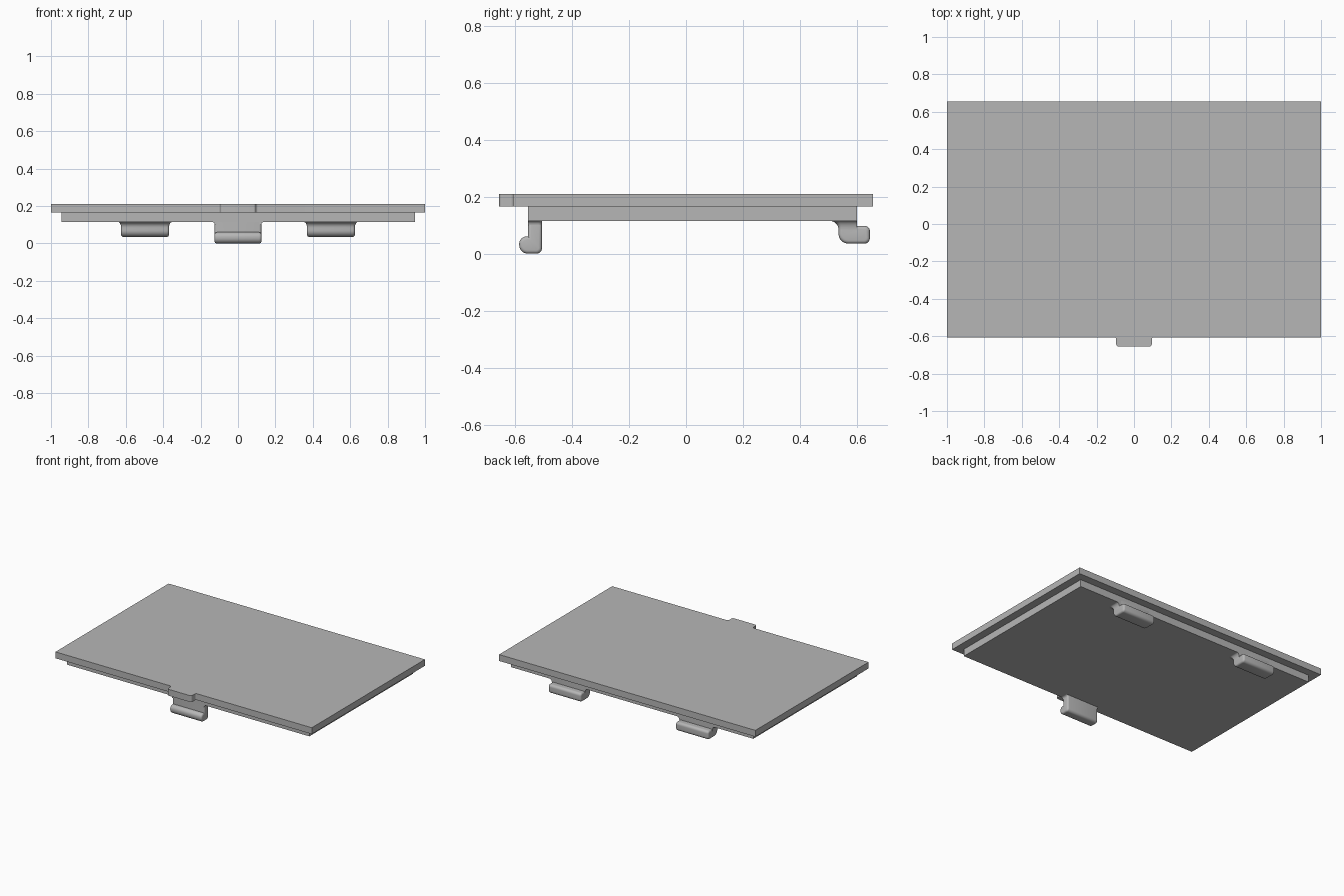
import bpy, bmesh, math
from mathutils import Vector

cube = bpy.data.objects.get("Cube")
if cube:
    bpy.data.objects.remove(cube, do_unlink=True)

GREY = (0.47, 0.47, 0.47, 1.0)
grey = bpy.data.materials.new("plain grey")
grey.use_nodes = True
grey.diffuse_color = GREY
grey.node_tree.nodes["Principled BSDF"].inputs["Base Color"].default_value = GREY


def round_poly(corners, steps=8):
    """Outline from (a, b, radius) corners; a zero radius stays sharp."""
    out, n = [], len(corners)
    for i, (a, b, r) in enumerate(corners):
        p = Vector((a, b))
        if r == 0:
            out.append(p)
            continue
        u = (Vector(corners[i - 1][:2]) - p).normalized()
        v = (Vector(corners[(i + 1) % n][:2]) - p).normalized()
        centre = p + (u + v) * r            # all corners are square
        for k in range(steps + 1):
            t = k / steps * math.pi / 2
            out.append(centre - v * r * math.cos(t) - u * r * math.sin(t))
    return out


def loft(name, rings, bevel=0):
    """Skin a stack of matching rings and cap both ends."""
    bm = bmesh.new()
    rows = [[bm.verts.new(p) for p in ring] for ring in rings]
    n = len(rows[0])
    for low, high in zip(rows, rows[1:]):
        for i in range(n):
            j = (i + 1) % n
            bm.faces.new((low[i], low[j], high[j], high[i]))
    caps = [bm.faces.new(rows[0]), bm.faces.new(rows[-1])]
    bmesh.ops.recalc_face_normals(bm, faces=bm.faces)
    if bevel:
        edges = [e for f in caps for e in f.edges]
        bmesh.ops.bevel(bm, geom=edges, offset=bevel, segments=4,
                        profile=0.5, affect='EDGES', clamp_overlap=False)
    mesh = bpy.data.meshes.new(name)
    bm.to_mesh(mesh)
    bm.free()
    mesh.materials.append(grey)
    obj = bpy.data.objects.new(name, mesh)
    bpy.context.collection.objects.link(obj)
    bpy.ops.object.select_all(action='DESELECT')
    obj.select_set(True)
    bpy.context.view_layer.objects.active = obj
    bpy.ops.object.shade_smooth_by_angle(angle=math.radians(35))
    return obj


def slab(name, corners, z0, z1):
    outline = round_poly(corners)
    return loft(name, [[(p.x, p.y, z) for p in outline] for z in (z0, z1)])


def clip(name, corners, x0, x1):
    outline = round_poly(corners)
    return loft(name, [[(x, p.x, p.y) for p in outline] for x in (x0, x1)], 0.012)


def root_fillet(name, x0, x1, y_in, y_out, rx, ry, height):
    """Concave flare where a clip meets the underside."""
    rings = []
    for k in range(9):
        t = k / 8 * math.pi / 2
        d = 1 - math.cos(t)
        z = UNDER - height * (1 - math.sin(t))
        dx, dy, c = rx * d, ry * d, 0.012 + min(rx, ry) * d
        ring = round_poly([(x0 - dx, y_in - dy, c), (x1 + dx, y_in - dy, c),
                           (x1 + dx, y_out, 0), (x0 - dx, y_out, 0)])
        rings.append([(p.x, p.y, z) for p in ring])
    return loft(name, rings)


UNDER, STEP, TOP = 0.115, 0.165, 0.21
FRONT, BACK, TAB = -0.606, 0.655, 0.095

# Cover plate with finger tab
slab("cover_plate", [
    (-1, FRONT, 0), (-TAB, FRONT, 0.012), (-TAB, -BACK, 0.012),
    (TAB, -BACK, 0.012), (TAB, FRONT, 0.012), (1, FRONT, 0),
    (1, BACK, 0), (-1, BACK, 0)], STEP, TOP)

# Recessed lower plate
slab("inner_plate", [(-0.945, -0.555, 0), (0.945, -0.555, 0),
                     (0.945, 0.6, 0), (-0.945, 0.6, 0)], UNDER, STEP)

# Front snap latch
clip("front_latch", [
    (-0.505, 0.14, 0), (-0.505, 0, 0.02), (-0.585, 0, 0.03),
    (-0.585, 0.06, 0.025), (-0.555, 0.06, 0), (-0.555, 0.14, 0)], -0.125, 0.125)
root_fillet("front_latch_root", -0.125, 0.125, -0.505, -0.555, 0.014, 0, 0.014)

# Rear hooks
for side, x in (("left", 0.497), ("right", -0.497)):
    x0, x1 = x - 0.128, x + 0.128
    clip(side + "_rear_hook", [
        (0.6, 0.14, 0), (0.6, 0.097, 0), (0.645, 0.097, 0.018),
        (0.645, 0.035, 0.02), (0.535, 0.035, 0.035), (0.535, 0.14, 0)], x0, x1)
    root_fillet(side + "_rear_hook_root", x0, x1, 0.535, 0.6, 0.018, 0.032, 0.03)
